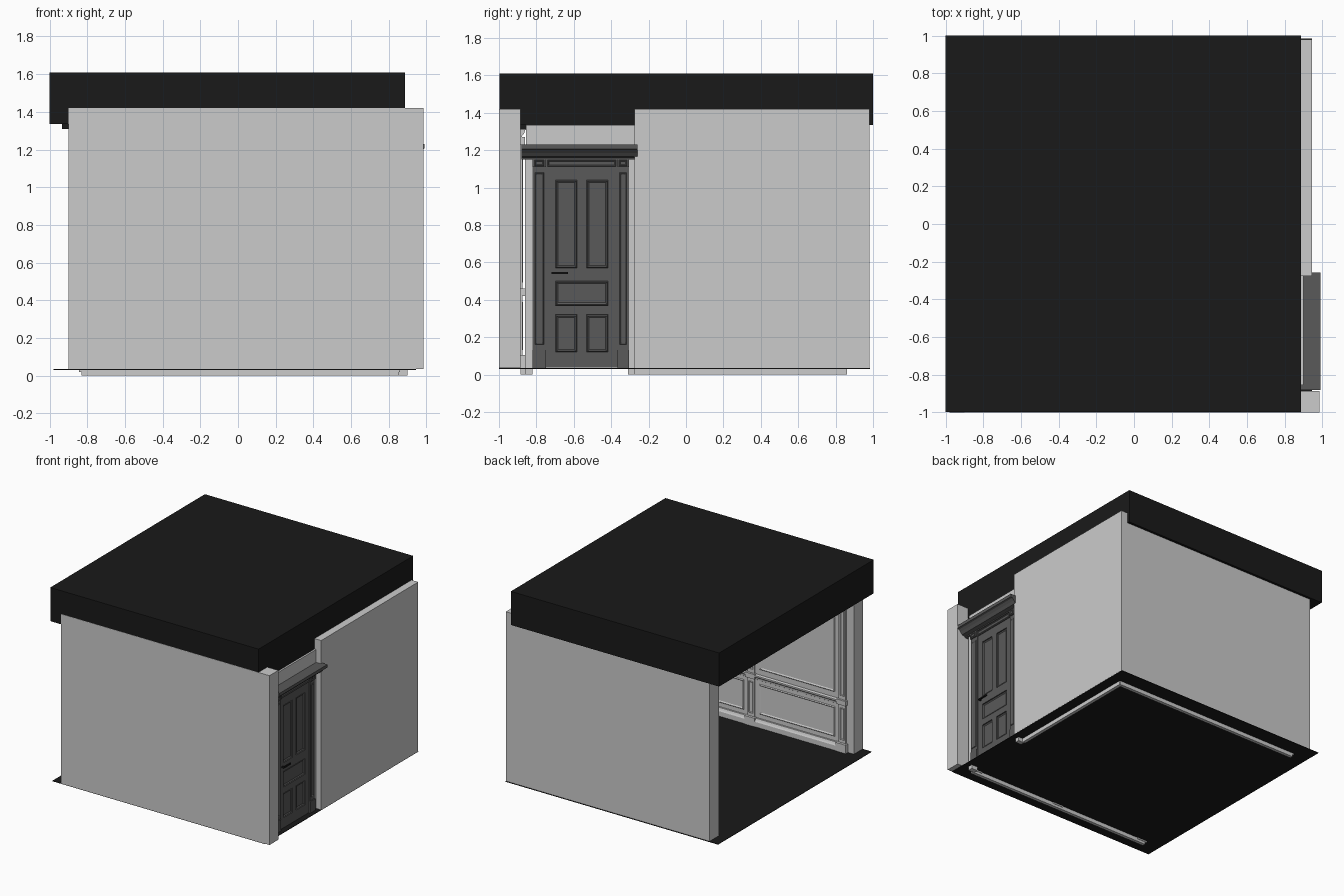
import bpy, bmesh
from mathutils import Vector

if "Cube" in bpy.data.objects:
    bpy.data.objects.remove(bpy.data.objects["Cube"])

parts = {}


def bm_for(name):
    return parts.setdefault(name, bmesh.new())


# A surface maps (along, outward depth, height) to world space
def world(u, d, z): return Vector((u, d, z))
def front(u, d, z): return Vector((u, -0.885 + d, z))
def back(u, d, z): return Vector((u, 0.86 - d, z))
def right(u, d, z): return Vector((0.86 - d, u, z))
def door_out(u, d, z): return Vector((0.885 + d, u, z))
def door_in(u, d, z): return Vector((0.885 - d, u, z))


def extrude(name, surf, profile, u0, u1):
    """Sweep a (depth, height) profile straight along a surface."""
    bm = bm_for(name)
    a = [bm.verts.new(surf(u0, d, z)) for d, z in profile]
    b = [bm.verts.new(surf(u1, d, z)) for d, z in profile]
    bm.faces.new(a)
    bm.faces.new(b[::-1])
    n = len(a)
    for i in range(n):
        j = (i + 1) % n
        bm.faces.new((a[i], b[i], b[j], a[j]))


def box(name, surf, u0, u1, d0, d1, z0, z1):
    extrude(name, surf, [(d0, z0), (d1, z0), (d1, z1), (d0, z1)], u0, u1)


def frame(name, surf, u0, u1, z0, z1, w=0.012, base=0.0, depth=0.006):
    """Mitred rectangular panel moulding with a peaked section."""
    bm = bm_for(name)
    loops = []
    for inset, d in ((0, base), (w * 0.4, base + depth), (w, base)):
        loops.append([bm.verts.new(surf(u, d, z)) for u, z in (
            (u0 + inset, z0 + inset), (u1 - inset, z0 + inset),
            (u1 - inset, z1 - inset), (u0 + inset, z1 - inset))])
    for i in range(3):
        p, q = loops[i], loops[(i + 1) % 3]
        for k in range(4):
            m = (k + 1) % 4
            bm.faces.new((p[k], p[m], q[m], q[k]))


# Shell: ceiling slab, floor and three walls (left side open)
box("ceiling_slab", world, -1, 0.885, -0.998, 1, 1.335, 1.61)
box("ceiling_slab", world, -0.935, 0.86, -0.886, 0.861, 1.31, 1.335)
box("floor", world, -0.98, 0.944, -0.999, 0.985, 0.031, 0.035)
box("front_wall", world, -0.90, 0.985, -1.0, -0.885, 0.035, 1.42)
box("back_wall", world, -0.90, 0.944, 0.86, 0.98, 0.035, 1.42)
box("right_wall", world, 0.86, 0.945, -0.275, 0.979, 0.035, 1.42)
box("wall_over_door", world, 0.86, 0.90, -0.855, -0.275, 1.16, 1.335)

# Moulding profiles as (depth, height)
SKIRT = [(0, 0), (0.026, 0), (0.026, 0.075), (0.02, 0.085), (0.014, 0.1), (0, 0.1)]
RAIL = [(0, 0.41), (0.008, 0.415), (0.01, 0.43), (0.022, 0.44), (0.022, 0.452), (0, 0.456)]
CORNICE = [(0, 1.25), (0.006, 1.26), (0.01, 1.28), (0.02, 1.29), (0.026, 1.31), (0, 1.31)]

# Wall panelling: (surface, start, end, pilaster centres)
RUNS = ((front, -0.83, 0.855, (-0.80, 0.025, 0.815)),
        (back, -0.83, 0.855, (-0.80, 0.025, 0.80)),
        (right, -0.275, 0.855, (-0.20, 0.80)))
for surf, u0, u1, posts in RUNS:
    extrude("skirting_board", surf, SKIRT, u0, u1)
    extrude("chair_rail", surf, RAIL, u0, u1)
    extrude("wall_cornice", surf, CORNICE, u0, u1)
    for c in posts:
        box("pilaster", surf, c - 0.032, c + 0.032, 0, 0.01, 0.1, 1.26)
        box("pilaster_base", surf, c - 0.045, c + 0.045, 0, 0.03, 0.02, 0.105)
        box("pilaster_cap", surf, c - 0.042, c + 0.042, 0, 0.026, 0.42, 0.46)
        box("pilaster_cap", surf, c - 0.042, c + 0.042, 0, 0.024, 1.23, 1.27)
        frame("pilaster_panel", surf, c - 0.02, c + 0.02, 0.13, 0.39, 0.008, 0.01, 0.004)
        frame("pilaster_panel", surf, c - 0.02, c + 0.02, 0.49, 1.2, 0.008, 0.01, 0.004)
    for a, b in zip(posts, posts[1:]):
        frame("wall_panel_moulding", surf, a + 0.07, b - 0.07, 0.135, 0.38, 0.016)
        frame("wall_panel_moulding", surf, a + 0.07, b - 0.07, 0.5, 1.2, 0.016)

# Door posts closing the opening
for y0, y1 in ((-0.86, -0.82), (-0.31, -0.275)):
    box("door_post", world, 0.845, 0.90, y0, y1, 0, 1.16)

# Door leaf core, then stiles, rails, panels and casing on both faces
box("door_leaf", world, 0.879, 0.891, -0.748, -0.367, 0.037, 1.11)
HOOD = [(0, 1.15), (0.03, 1.15), (0.03, 1.158), (0.06, 1.165), (0.075, 1.185),
        (0.09, 1.2), (0.105, 1.205), (0.105, 1.23), (0, 1.23)]
L, R, M = -0.748, -0.367, -0.5575
for surf in (door_out, door_in):
    for a, b in ((L, L + 0.05), (R - 0.05, R)):
        box("door_stile", surf, a, b, 0.005, 0.015, 0.037, 1.11)
    for z0, z1 in ((0.037, 0.12), (0.32, 0.37), (0.50, 0.57), (1.04, 1.11)):
        box("door_rail", surf, L + 0.05, R - 0.05, 0.005, 0.015, z0, z1)
    for z0, z1 in ((0.12, 0.32), (0.57, 1.04)):
        box("door_mullion", surf, M - 0.025, M + 0.025, 0.005, 0.015, z0, z1)
        for a, b in ((L + 0.05, M - 0.025), (M + 0.025, R - 0.05)):
            frame("door_panel", surf, a, b, z0, z1, 0.014, 0.006, 0.006)
    frame("door_panel", surf, L + 0.05, R - 0.05, 0.37, 0.50, 0.014, 0.006, 0.006)

    # Casing pilasters with corner blocks, lintel and hood
    for a, b in ((-0.82, -0.748), (-0.367, -0.305)):
        box("door_casing", surf, a, b, 0, 0.022, 0.035, 1.11)
        box("door_casing_plinth", surf, a, b, 0, 0.028, 0.035, 0.13)
        frame("door_casing_panel", surf, a + 0.012, b - 0.012, 0.16, 1.08, 0.01, 0.022, 0.004)
        box("door_corner_block", surf, a, b, 0, 0.032, 1.11, 1.15)
        frame("door_corner_panel", surf, a + 0.01, b - 0.01, 1.115, 1.148, 0.008, 0.032, 0.004)
    box("door_lintel", surf, -0.748, -0.367, 0, 0.022, 1.11, 1.15)
    frame("door_lintel_panel", surf, -0.74, -0.375, 1.113, 1.148, 0.008, 0.022, 0.004)
    extrude("door_hood", surf, HOOD, -0.88, -0.258)

    # Lever handle
    box("door_handle", surf, -0.72, -0.708, 0.012, 0.034, 0.537, 0.549)
    box("door_handle", surf, -0.72, -0.63, 0.028, 0.038, 0.538, 0.548)


def material(name, v):
    m = bpy.data.materials.new(name)
    m.diffuse_color = (v, v, v, 1)
    m.use_nodes = True
    m.node_tree.nodes["Principled BSDF"].inputs["Base Color"].default_value = m.diffuse_color
    return m


black = material("black", 0.01)
dark = material("dark_grey", 0.1)
for name, bm in parts.items():
    bmesh.ops.recalc_face_normals(bm, faces=bm.faces[:])
    mesh = bpy.data.meshes.new(name)
    bm.to_mesh(mesh)
    bm.free()
    bpy.context.collection.objects.link(bpy.data.objects.new(name, mesh))
    if name in ("ceiling_slab", "floor"):
        mesh.materials.append(black)
    elif name.startswith("door_") and name != "door_post":
        mesh.materials.append(black if name == "door_handle" else dark)
